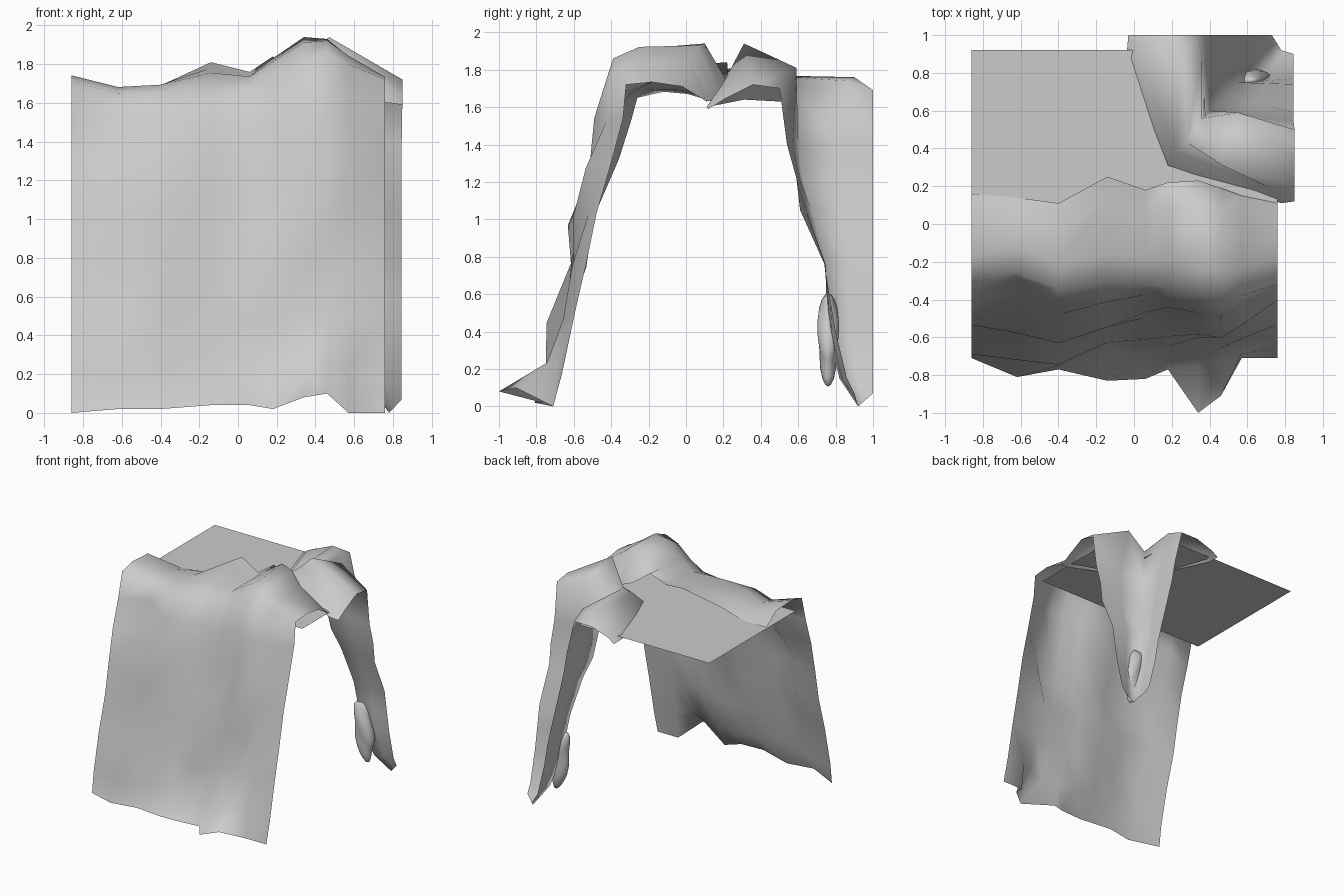
import bpy, random
from math import sin
from mathutils import Vector

if "Cube" in bpy.data.objects:
    bpy.data.objects.remove(bpy.data.objects["Cube"])

random.seed(4)


def add_mesh(name, verts, faces, smooth=True):
    me = bpy.data.meshes.new(name)
    me.from_pydata(verts, [], faces)
    ob = bpy.data.objects.new(name, me)
    bpy.context.collection.objects.link(ob)
    for p in me.polygons:
        p.use_smooth = smooth
    return ob


def loft(name, rows):
    """Skin a smooth sheet over rows of equal point count."""
    n = len(rows[0])
    faces = [(r * n + i, r * n + i + 1, (r + 1) * n + i + 1, (r + 1) * n + i)
             for r in range(len(rows) - 1) for i in range(n - 1)]
    return add_mesh(name, [p for row in rows for p in row], faces)


# Front cliff: per column x, then foot (y, z), rim (y, z), crest z, back edge (y, z)
columns = [
    (-.86, -.71, .00, -.31, 1.71, 1.73, .16, 1.64),
    (-.62, -.81, .02, -.26, 1.65, 1.67, .14, 1.63),
    (-.40, -.77, .02, -.35, 1.65, 1.69, .11, 1.67),
    (-.14, -.83, .04, -.30, 1.67, 1.78, .25, 1.81),
    (.06, -.82, .04, -.32, 1.68, 1.74, .18, 1.76),
    (.18, -.77, .02, -.33, 1.74, 1.83, .22, 1.84),
    (.34, -1.0, .08, -.38, 1.82, 1.94, .23, 1.72),
    (.46, -.91, .10, -.39, 1.86, 1.93, .19, 1.66),
    (.57, -.71, .00, -.38, 1.80, 1.84, .15, 1.64),
    (.76, -.71, .00, -.32, 1.72, 1.71, .11, 1.63),
]
rows = [[(x, y, z) for x, y, z, *_ in columns]]
for k, h in enumerate((.2, .48, .78, 1.0, 1.3, 1.54)):
    row = []
    for i, (x, y0, z0, y1, *_) in enumerate(columns):
        edge = i in (0, len(columns) - 1)
        wave = random.uniform(-.04, .01) if edge else random.uniform(-.09, .0)
        if i in (1, 2) and k in (1, 3):      # two jutting shelves on the left
            wave = -.14
        row.append((x, -.71 + (y1 + .71) * h / 1.65 + wave, h + random.uniform(-.04, .04)))
    rows.append(row)
rows.append([(x, c[2], c[3]) for x, *c in columns])
rows.append([(x, c[2] + .14, c[3] * .4 + c[4] * .6 + .02) for x, *c in columns])
rows.append([(x, c[5] - .13, c[4]) for x, *c in columns])
rows.append([(x, c[5], c[6]) for x, *c in columns])
loft("front_cliff", rows)

# Flat ledge behind the cliff rim, with the outer corner left out
outline = [(-.86, -.23), (.76, -.23), (.76, .51), (.38, .57), (.35, .92), (-.86, .92)]
add_mesh("flat_ledge", [(x, y, 1.63) for x, y in outline], [range(6)], False)

# Corner cliff: hood rows from the inner edge to the outer rim
corner = [
    [(.85, .12, 1.59), (.78, .11, 1.60), (.18, .31, 1.64), (-.04, .88, 1.61), (-.03, 1, 1.60)],
    [(.85, .20, 1.64), (.70, .20, 1.73), (.22, .38, 1.72), (.03, .88, 1.67), (.03, 1, 1.64)],
    [(.85, .36, 1.72), (.47, .31, 1.94), (.28, .43, 1.77), (.25, .90, 1.76), (.18, 1, 1.69)],
    [(.85, .50, 1.70), (.55, .59, 1.81), (.36, .56, 1.70), (.36, .86, 1.74), (.34, 1, 1.69)],
]
# Leg rows: height, y on the right border, inner corner x and y, x on the rear border
for z, ya, cx, cy, xb in ((1.4, .54, .40, .60, .41), (1.22, .59, .43, .62, .44),
                          (1.05, .61, .49, .67, .48), (.76, .74, .55, .75, .55),
                          (.58, .77, .59, .75, .59), (.4, .80, .62, .76, .62),
                          (.15, .86, .69, .82, .68), (.0, .90, .78, .92, .73)):
    foot = .07 if z == 0 else 0
    a, c, b = Vector((.845, ya, z + foot)), Vector((cx, cy, z)), Vector((xb, 1, z + foot))
    corner.append([a, a.lerp(c, .5), c, c.lerp(b, .5), b])
loft("corner_cliff", corner)

# Rock bulge on the inside of the leg
bpy.ops.mesh.primitive_ico_sphere_add(subdivisions=3, radius=1, location=(.64, .76, .38))
rock = bpy.context.object
rock.name = "rock_bulge"
for v in rock.data.vertices:
    v.co *= 1 + .1 * sin(5 * v.co.z + 3 * v.co.x)
    v.co.x, v.co.y, v.co.z = v.co.x * .08 - v.co.z * .03, v.co.y * .055, v.co.z * .25
for p in rock.data.polygons:
    p.use_smooth = True
